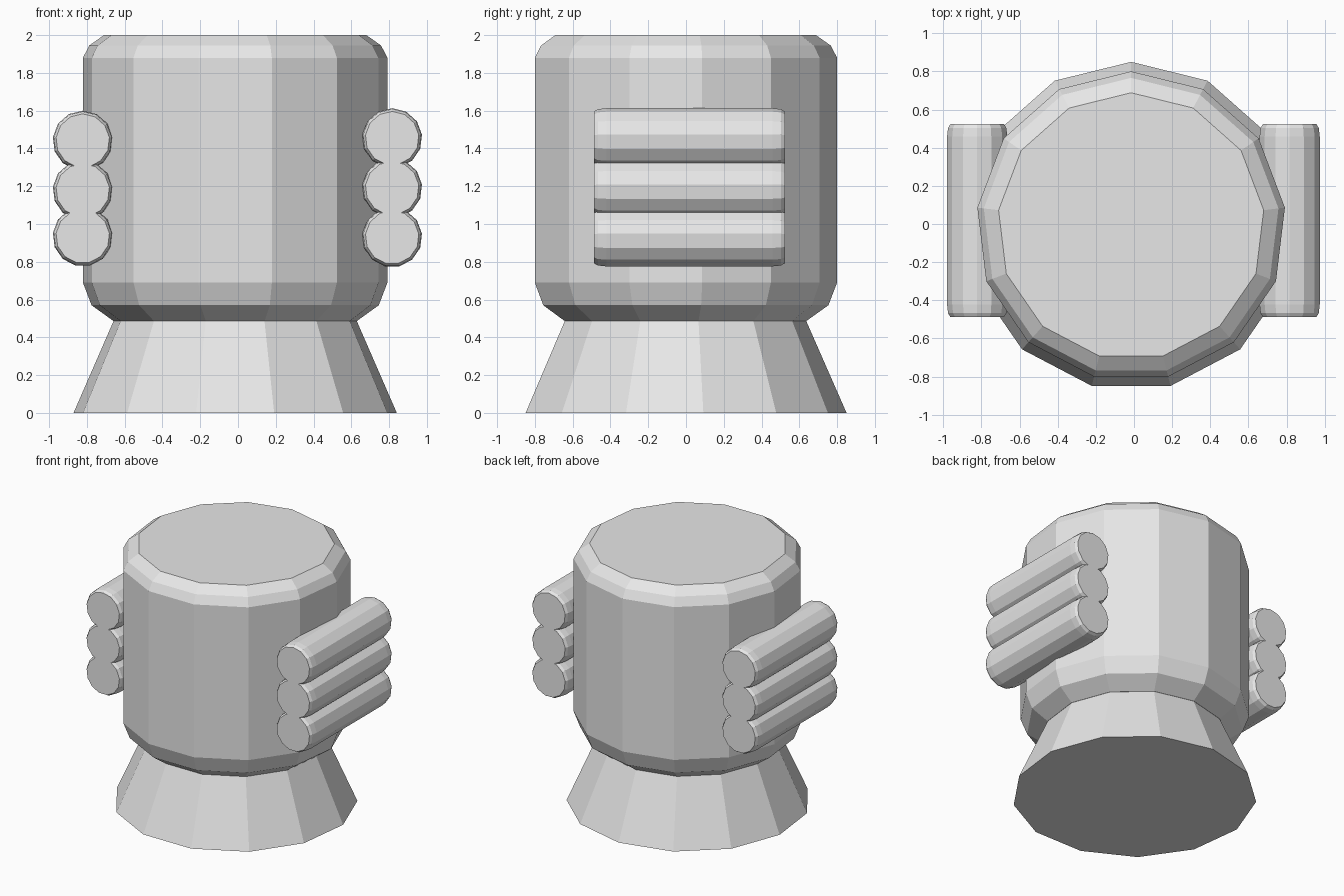
import bpy, bmesh, math
from mathutils import Matrix, Vector

SIDES = 13

old = bpy.data.objects.get("Cube")
if old:
    bpy.data.objects.remove(old, do_unlink=True)

grey = bpy.data.materials.new("plain grey")
grey.use_nodes = True
grey.diffuse_color = (0.8, 0.8, 0.8, 1)
grey.node_tree.nodes["Principled BSDF"].inputs["Base Color"].default_value = (0.8, 0.8, 0.8, 1)


def lathe(name, profile, matrix):
    """Closed flat-faced turned solid from (radius, height) pairs."""
    bm = bmesh.new()
    rings = []
    for radius, height in profile:
        ring = []
        for i in range(SIDES):
            a = math.pi / 2 + math.tau * i / SIDES
            ring.append(bm.verts.new((radius * math.cos(a), radius * math.sin(a), height)))
        rings.append(ring)
    for low, high in zip(rings, rings[1:]):
        for i in range(SIDES):
            j = (i + 1) % SIDES
            bm.faces.new((low[i], low[j], high[j], high[i]))
    bm.faces.new(rings[0][::-1])
    bm.faces.new(rings[-1])
    bmesh.ops.recalc_face_normals(bm, faces=bm.faces)
    mesh = bpy.data.meshes.new(name)
    bm.to_mesh(mesh)
    bm.free()
    mesh.materials.append(grey)
    obj = bpy.data.objects.new(name, mesh)
    obj.matrix_world = matrix
    bpy.context.collection.objects.link(obj)
    return obj


centre = Matrix.Translation((-0.015, -0.012, 0))

# Flared base
lathe("flared_base", [(0.862, 0), (0.647, 0.49)], centre)

# Drum with rounded rims
lathe("drum_body", [(0.65, 0.487), (0.766, 0.57), (0.812, 0.69),
                    (0.812, 1.88), (0.778, 1.945), (0.70, 2.0)], centre)

# Three stacked rounded bars on each side, lying front to back
bar = [(0.142, -0.505), (0.154, -0.485), (0.159, -0.44),
       (0.159, 0.44), (0.154, 0.485), (0.142, 0.505)]
lying = Matrix.Rotation(math.pi / 2, 4, "X")
stacks = {"left": (0.816, (0.93, 1.19, 1.454)),
          "right": (-0.822, (0.934, 1.178, 1.441))}
for side, (x, heights) in stacks.items():
    for level, z in zip(("lower", "middle", "upper"), heights):
        lathe(f"{side}_{level}_bar", bar, Matrix.Translation(Vector((x, 0.018, z))) @ lying)
